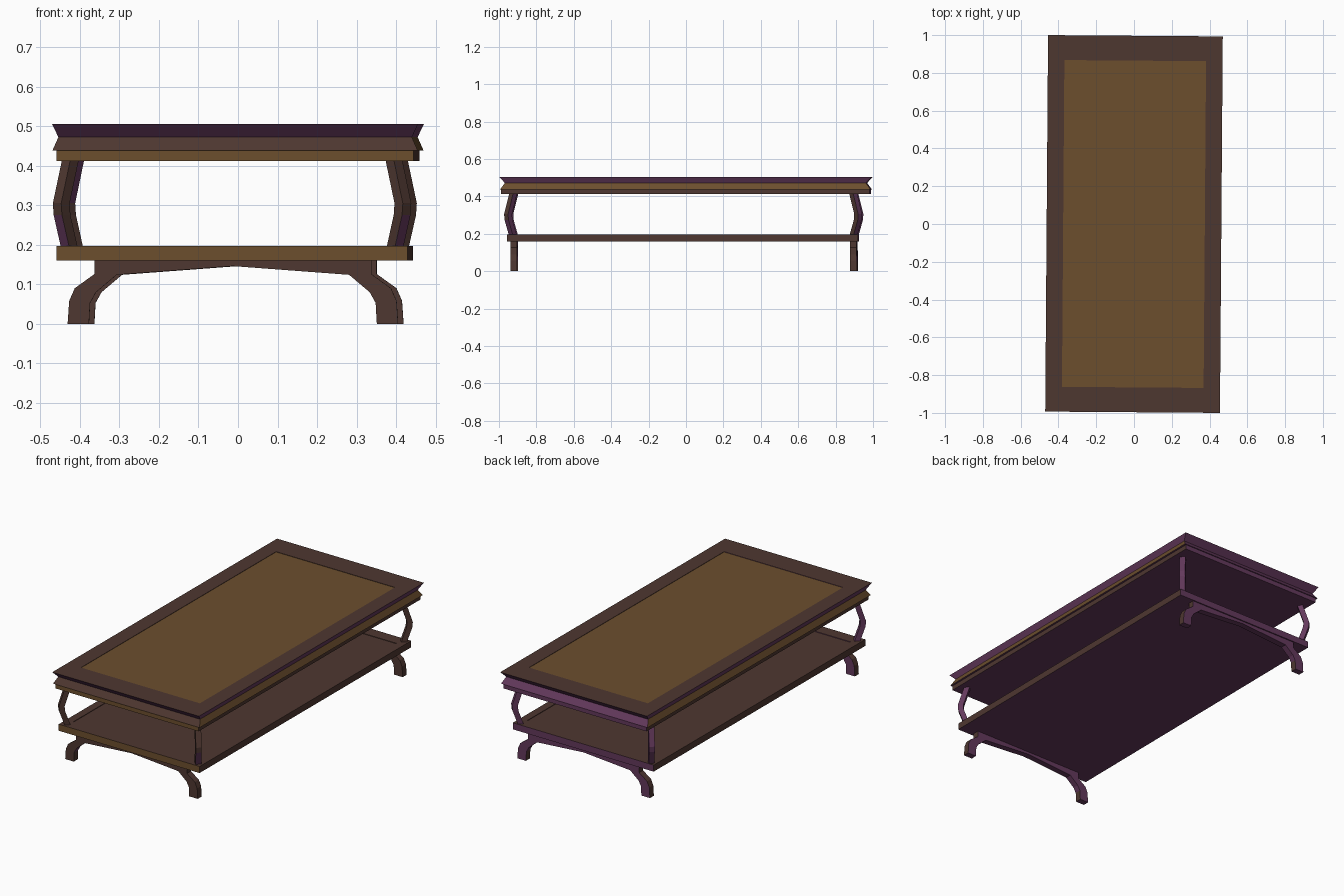
import bpy, bmesh, math
from mathutils import Matrix

if "Cube" in bpy.data.objects:
    bpy.data.objects.remove(bpy.data.objects["Cube"])

def material(name, rgb):
    m = bpy.data.materials.new(name)
    m.diffuse_color = (*rgb, 1)
    m.use_nodes = True
    m.node_tree.nodes["Principled BSDF"].inputs["Base Color"].default_value = m.diffuse_color
    return m

MATS = [material("dark brown wood", (0.076, 0.038, 0.030)),
        material("tan wood", (0.150, 0.077, 0.027)),
        material("plum wood", (0.127, 0.041, 0.107))]
BROWN, TAN, PLUM = 0, 1, 2
TURN = Matrix.Rotation(-0.0075, 4, 'Z')      # the whole table sits very slightly askew


def base_rule(n, c):
    # plum on the back and undersides, brown elsewhere
    return PLUM if n.y > 0.3 or n.z < -0.3 else BROWN


def finish(name, bm, rule=base_rule, offset=(0, 0, 0)):
    bmesh.ops.recalc_face_normals(bm, faces=bm.faces)
    bm.normal_update()
    for f in bm.faces:
        f.material_index = rule(f.normal, f.calc_center_median())
    bm.transform(Matrix.Translation(offset) @ TURN)
    me = bpy.data.meshes.new(name)
    bm.to_mesh(me)
    bm.free()
    for m in MATS:
        me.materials.append(m)
    ob = bpy.data.objects.new(name, me)
    bpy.context.collection.objects.link(ob)
    return ob


def loft(bm, rings):
    # join equal-length rings of points into a closed solid
    vs = [[bm.verts.new(p) for p in r] for r in rings]
    n = len(vs[0])
    for a, b in zip(vs, vs[1:]):
        for i in range(n):
            j = (i + 1) % n
            bm.faces.new((a[i], a[j], b[j], b[i]))
    bm.faces.new(vs[0][::-1])
    bm.faces.new(vs[-1])


def rect(hx, hy, z):
    return [(-hx, -hy, z), (hx, -hy, z), (hx, hy, z), (-hx, hy, z)]


# Table top: notched moulding with a tan panel set in a brown frame
bm = bmesh.new()
loft(bm, [rect(0.462, 0.990, 0.438), rect(0.447, 0.965, 0.472), rect(0.4625, 0.9965, 0.505),
          rect(0.375, 0.865, 0.505), rect(0.375, 0.865, 0.503)])

def top_rule(n, c):
    if n.z > 0.9:
        return TAN if abs(c.x) < 0.3 and abs(c.y) < 0.7 else BROWN
    if abs(n.x) > 0.5 and n.z > 0:
        return TAN
    return base_rule(n, c)

finish("table_top", bm, top_rule)


def edge_rule(n, c):
    # tan front edge
    return TAN if n.y < -0.5 else base_rule(n, c)

# Apron band under the top
bm = bmesh.new()
loft(bm, [rect(0.4515, 0.985, 0.412), rect(0.4515, 0.985, 0.438)])
finish("apron_band", bm, edge_rule)

# Lower shelf with a shallow recess
bm = bmesh.new()
loft(bm, [rect(0.444, 0.938, 0.16), rect(0.444, 0.938, 0.197),
          rect(0.40, 0.87, 0.197), rect(0.40, 0.87, 0.194)])
finish("lower_shelf", bm,
       lambda n, c: edge_rule(n, c) if abs(c.y) > 0.9 else base_rule(n, c),
       (-0.008, -0.016, 0))

# Bowed corner supports between shelf and top, square section turned 45 degrees
PATH = [(0.411, 0.910, 0.190), (0.430, 0.934, 0.275),
        (0.432, 0.936, 0.305), (0.409, 0.909, 0.415)]
R = 0.0212
s = R / math.sqrt(2) * math.sqrt(2)
for side, sx in (("left", -1), ("right", 1)):
    for end, sy in (("front", -1), ("back", 1)):
        bm = bmesh.new()
        loft(bm, [[(sx * x + s, sy * y, z), (sx * x, sy * y + s, z),
                   (sx * x - s, sy * y, z), (sx * x, sy * y - s, z)] for x, y, z in PATH])
        finish(f"{end}_{side}_support", bm, base_rule, (-0.008, -0.012, 0))

# Arched foot frames: half outline mirrored, then given thickness
OUTER = [(0.350, 0.162), (0.350, 0.126), (0.400, 0.090), (0.414, 0.058), (0.418, 0.0)]
INNER = [(0.294, 0.162), (0.294, 0.124), (0.346, 0.080), (0.361, 0.053), (0.364, 0.0)]
for end, sy in (("front", -1), ("back", 1)):
    bm = bmesh.new()
    y0, y1 = sy * 0.908 - 0.0175, sy * 0.908 + 0.0175
    for sx in (-1, 1):
        loft(bm, [[(sx * a[0], y0, a[1]), (sx * b[0], y0, b[1]),
                   (sx * b[0], y1, b[1]), (sx * a[0], y1, a[1])]
                  for a, b in zip(OUTER, INNER)])
    loft(bm, [[(x, y0, 0.162), (x, y0, z), (x, y1, z), (x, y1, 0.162)]
              for x, z in ((-0.294, 0.124), (0, 0.146), (0.294, 0.124))])
    finish(f"{end}_foot_frame", bm, base_rule, (-0.006, -0.010, 0))
